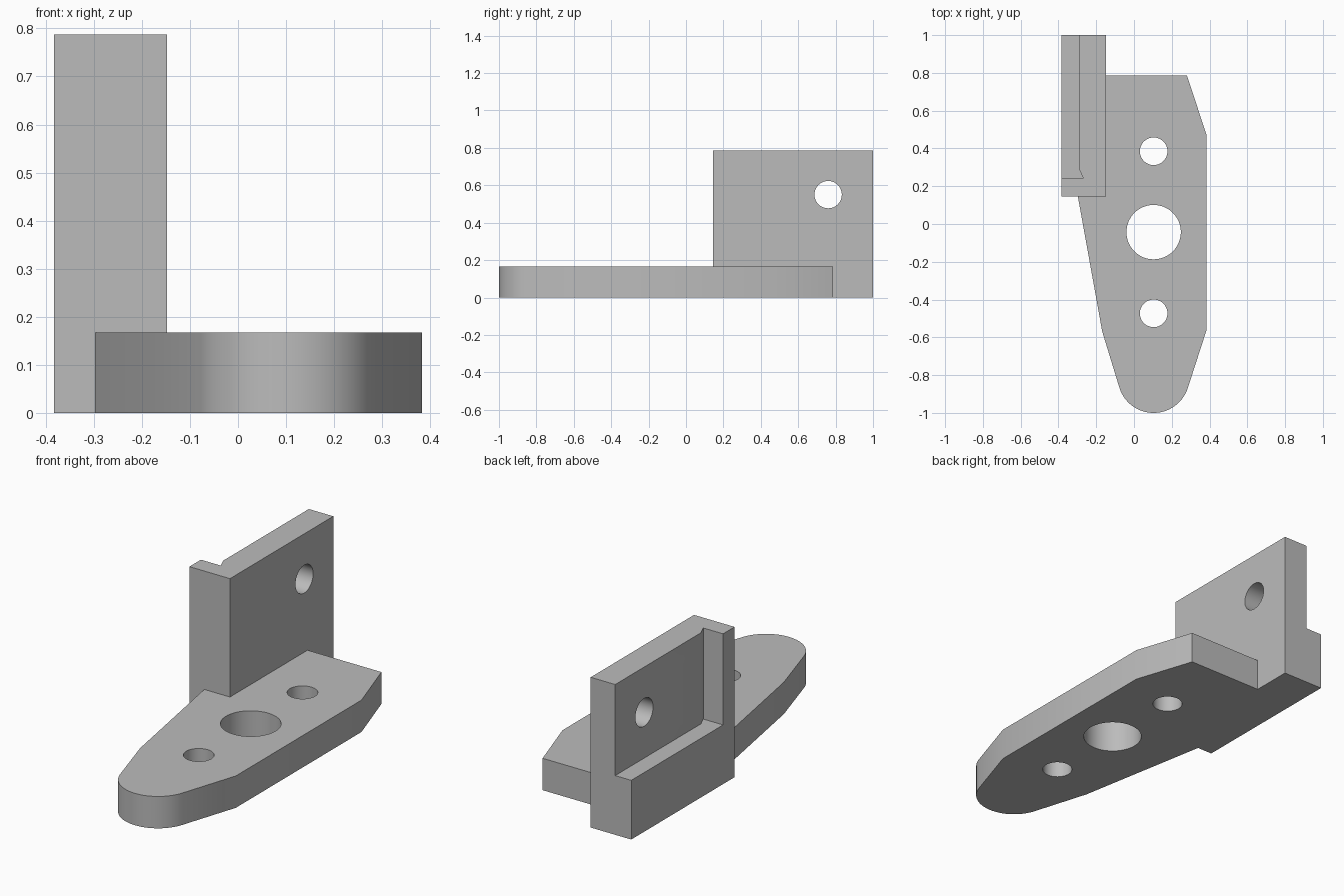
import bpy, bmesh, math
from mathutils import Matrix, Vector

cube = bpy.data.objects.get("Cube")
if cube:
    bpy.data.objects.remove(cube, do_unlink=True)

grey = bpy.data.materials.new("mid grey")
grey.use_nodes = True
colour = (0.5, 0.5, 0.5, 1)
grey.diffuse_color = colour
grey.node_tree.nodes["Principled BSDF"].inputs["Base Color"].default_value = colour


def finish(bm, name, helper=False):
    bmesh.ops.recalc_face_normals(bm, faces=bm.faces)
    mesh = bpy.data.meshes.new(name)
    bm.to_mesh(mesh)
    bm.free()
    mesh.materials.append(grey)
    obj = bpy.data.objects.new(name, mesh)
    bpy.context.collection.objects.link(obj)
    obj.hide_render = helper
    return obj


def prism(name, outline, z0, z1, helper=False):
    """Extrude a plan outline from z0 up to z1."""
    bm = bmesh.new()
    face = bm.faces.new([bm.verts.new((x, y, z0)) for x, y in outline])
    top = bmesh.ops.extrude_face_region(bm, geom=[face])["geom"]
    verts = [v for v in top if isinstance(v, bmesh.types.BMVert)]
    bmesh.ops.translate(bm, verts=verts, vec=(0, 0, z1 - z0))
    return finish(bm, name, helper)


def drill(name, centre, radius, axis="Z"):
    """Cylinder used to cut a through hole."""
    bm = bmesh.new()
    turn = Matrix.Rotation(math.pi / 2, 4, "Y") if axis == "X" else Matrix()
    bmesh.ops.create_cone(bm, cap_ends=True, segments=64, radius1=radius, radius2=radius,
                          depth=0.6, matrix=Matrix.Translation(Vector(centre)) @ turn)
    return finish(bm, name, True)


def combine(obj, tool, operation):
    """Apply a boolean and remove the tool."""
    mod = obj.modifiers.new(operation, "BOOLEAN")
    mod.operation = operation
    mod.solver = "EXACT"
    mod.object = tool
    bpy.ops.object.select_all(action="DESELECT")
    bpy.context.view_layer.objects.active = obj
    obj.select_set(True)
    bpy.ops.object.modifier_apply(modifier=mod.name)
    bpy.data.objects.remove(tool, do_unlink=True)


# Base plate: straight tapered sides running into a round nose
mid, nose_y, nose_r = 0.104, -0.81, 0.19
sweep = math.radians(17.3)
steps = 32
nose = []
for i in range(steps + 1):
    a = -sweep - (math.pi - 2 * sweep) * i / steps
    nose.append((mid + nose_r * math.cos(a), nose_y + nose_r * math.sin(a)))
plate_outline = [(-0.25, 0.787), (0.28, 0.787), (0.383, 0.475), (0.383, -0.565),
                 *nose, (-0.168, -0.57), (-0.297, 0.145), (-0.28, 0.3)]
bracket = prism("bracket", plate_outline, 0, 0.167)

# Upright block with a pocket open to the back and top, relieved at its inner corner
upright = prism("upright", [(-0.383, 0.145), (-0.148, 0.145), (-0.148, 1), (-0.383, 1)], 0, 0.787)
pocket = prism("pocket_cutter", [(-0.5, 0.24), (-0.268, 0.24), (-0.29, 0.29),
                                 (-0.29, 1.1), (-0.5, 1.1)], 0.31, 0.9, True)
combine(upright, pocket, "DIFFERENCE")
combine(bracket, upright, "UNION")

# Bolt holes in the plate, and one through the upright
for y, r in ((0.385, 0.073), (-0.043, 0.144), (-0.473, 0.073)):
    combine(bracket, drill("plate_hole_cutter", (mid, y, 0.1), r), "DIFFERENCE")
combine(bracket, drill("upright_hole_cutter", (-0.25, 0.76, 0.55), 0.073, "X"), "DIFFERENCE")

bpy.ops.object.shade_smooth_by_angle(angle=math.radians(30))
